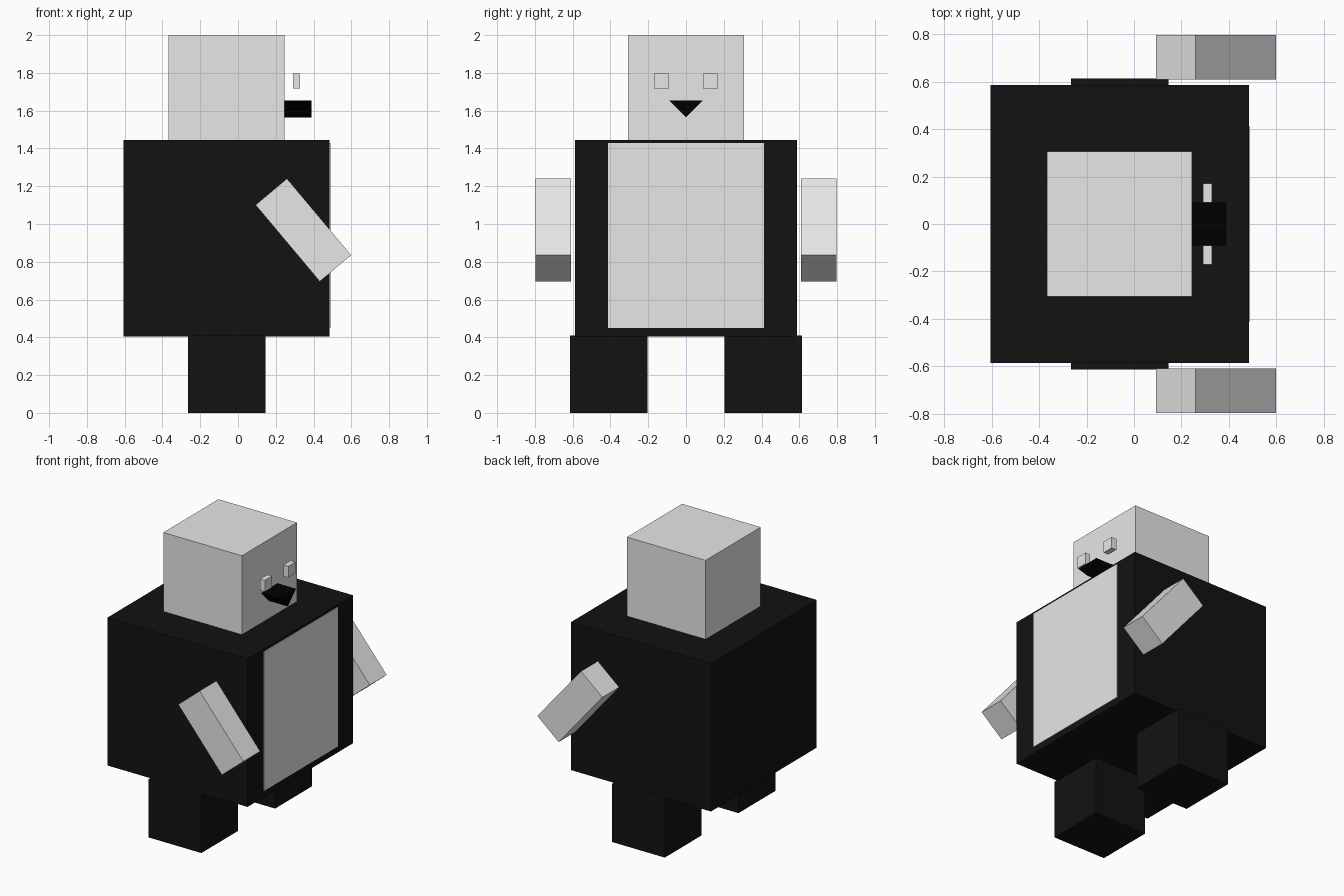
import bpy, bmesh, math

cube = bpy.data.objects.get("Cube")
if cube:
    bpy.data.objects.remove(cube, do_unlink=True)


def material(name, value):
    m = bpy.data.materials.new(name)
    m.use_nodes = True
    col = (value, value, value, 1)
    m.diffuse_color = col
    bsdf = next(n for n in m.node_tree.nodes if n.type == 'BSDF_PRINCIPLED')
    bsdf.inputs["Base Color"].default_value = col
    return m


GREY = material("light grey", 0.8)
DARK = material("near black", 0.006)
BLACK = material("black", 0.0)


def finish(name, bm, mat):
    bmesh.ops.recalc_face_normals(bm, faces=bm.faces)
    me = bpy.data.meshes.new(name)
    bm.to_mesh(me)
    bm.free()
    me.materials.append(mat)
    ob = bpy.data.objects.new(name, me)
    bpy.context.collection.objects.link(ob)
    return ob


def box(name, x, y, z, mat, tilt=0.0):
    """Box from (min, max) ranges, tilted in degrees around its own y axis."""
    bm = bmesh.new()
    bmesh.ops.create_cube(bm, size=1)
    bmesh.ops.scale(bm, vec=[b - a for a, b in (x, y, z)], verts=bm.verts)
    ob = finish(name, bm, mat)
    ob.location = [(a + b) / 2 for a, b in (x, y, z)]
    ob.rotation_euler.y = math.radians(tilt)
    return ob


# Body, belly panel and head (the figure looks along +x)
box("body", (-0.605, 0.485), (-0.587, 0.587), (0.405, 1.445), DARK)
box("belly_panel", (0.481, 0.489), (-0.412, 0.412), (0.45, 1.43), GREY)
box("head", (-0.367, 0.245), (-0.306, 0.306), (1.44, 2.0), GREY)

# Paired legs, arms and eyes
for side, s in (("left", 1), ("right", -1)):
    def span(a, b):
        return tuple(sorted((s * a, s * b)))
    box(side + "_leg", (-0.265, 0.145), span(0.205, 0.614), (0, 0.41), DARK)
    box(side + "_arm", (0.0815, 0.6105), span(0.609, 0.797),
        (0.8595, 1.0765), GREY, tilt=50)
    box(side + "_eye", (0.29, 0.328), span(0.09, 0.17), (1.717, 1.797), GREY)

# Beak: a triangular prism pointing down
bm = bmesh.new()
tri = [bm.verts.new((0.243, y, z))
       for y, z in ((-0.09, 1.655), (0.09, 1.655), (0, 1.565))]
face = bm.faces.new(tri)
ext = bmesh.ops.extrude_face_region(bm, geom=[face], use_keep_orig=True)
bmesh.ops.translate(bm, vec=(0.145, 0, 0),
                    verts=[v for v in ext["geom"] if isinstance(v, bmesh.types.BMVert)])
finish("beak", bm, BLACK)
